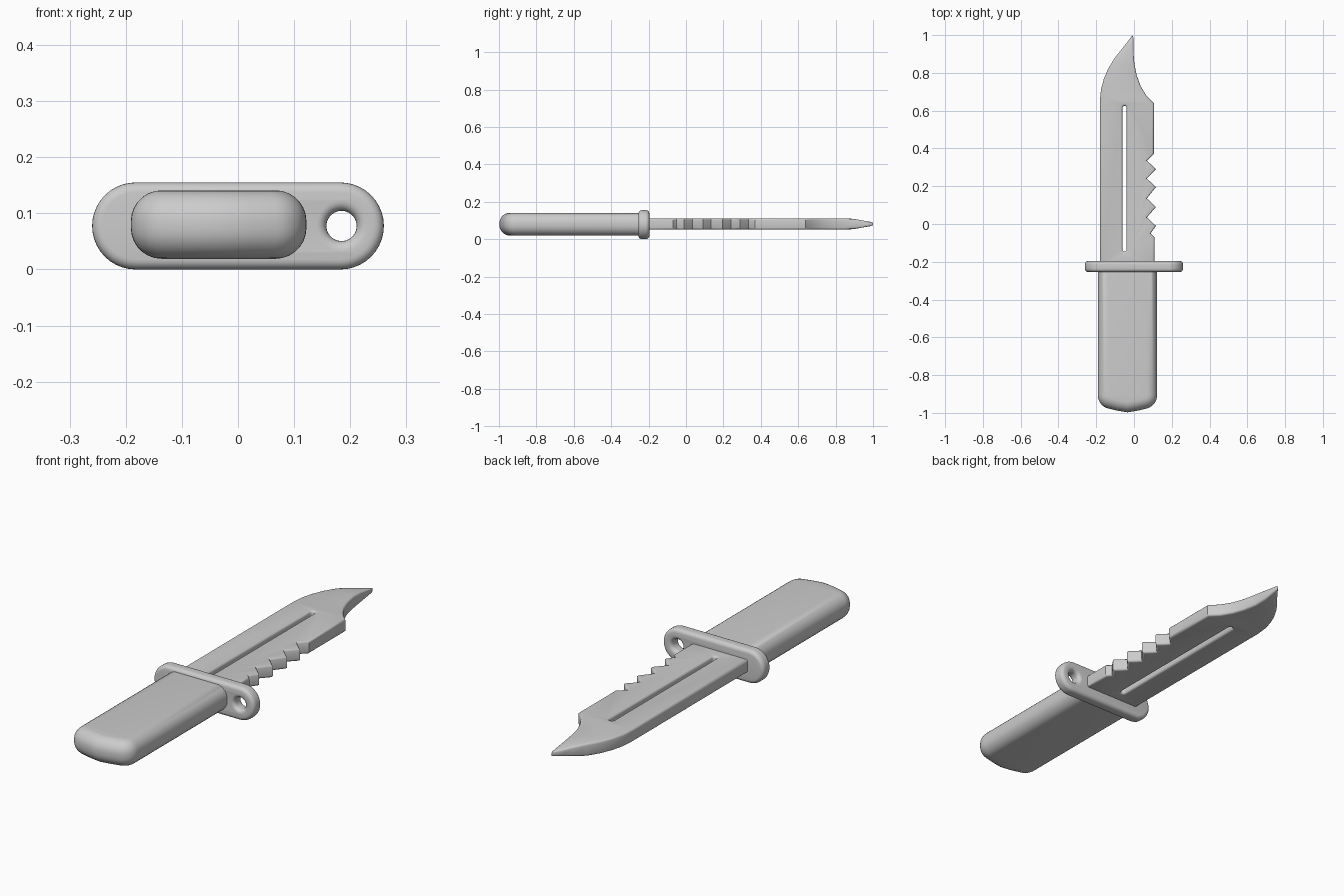
import bpy, bmesh, math
from mathutils import Matrix

if "Cube" in bpy.data.objects:
    bpy.data.objects.remove(bpy.data.objects["Cube"])

steel = bpy.data.materials.new("plain grey")
steel.diffuse_color = (0.6, 0.6, 0.6, 1)
steel.use_nodes = True
steel.node_tree.nodes["Principled BSDF"].inputs["Base Color"].default_value = steel.diffuse_color


def plate(name, loops, half, bevel, matrix, segments=4, reshape=None):
    """Fill flat loops (first is the outline, others holes) into a rounded slab."""
    cu = bpy.data.curves.new(name + "_profile", 'CURVE')
    cu.dimensions = '2D'
    cu.fill_mode = 'BOTH'
    cu.extrude = half - bevel
    cu.bevel_depth = bevel
    cu.bevel_resolution = segments
    cu.offset = -bevel
    for pts in loops:
        sp = cu.splines.new('POLY')
        sp.points.add(len(pts) - 1)
        for p, (x, y) in zip(sp.points, pts):
            p.co = (x, y, 0, 1)
        sp.use_cyclic_u = True
    tmp = bpy.data.objects.new(name + "_profile", cu)
    bpy.context.collection.objects.link(tmp)
    dg = bpy.context.evaluated_depsgraph_get()
    me = bpy.data.meshes.new_from_object(tmp.evaluated_get(dg))
    bpy.data.objects.remove(tmp)
    bm = bmesh.new()
    bm.from_mesh(me)
    bmesh.ops.remove_doubles(bm, verts=bm.verts, dist=0.0004)
    bmesh.ops.recalc_face_normals(bm, faces=bm.faces)
    if reshape:
        for v in bm.verts:
            reshape(v.co)
    bm.to_mesh(me)
    bm.free()
    me.transform(matrix)
    me.materials.clear()
    me.materials.append(steel)
    ob = bpy.data.objects.new(name, me)
    bpy.context.collection.objects.link(ob)
    bpy.ops.object.select_all(action='DESELECT')
    ob.select_set(True)
    bpy.context.view_layer.objects.active = ob
    bpy.ops.object.shade_smooth_by_angle(angle=math.radians(35))
    return ob


def arc(cx, cy, rx, ry, a0, a1, n):
    return [(cx + rx * math.cos(math.radians(a0 + (a1 - a0) * i / n)),
             cy + ry * math.sin(math.radians(a0 + (a1 - a0) * i / n))) for i in range(n + 1)]


# blade: straight edge, clipped point, saw teeth and a long slot
teeth = []
for y in (0.29, 0.195, 0.09, -0.01):
    teeth += [(0.068, y + 0.045), (0.085, y + 0.03), (0.116, y)]
outline = [(-0.18, -0.23), (-0.18, 0.66), (-0.175, 0.71), (-0.161, 0.765), (-0.138, 0.82),
           (-0.105, 0.875), (-0.065, 0.925), (-0.03, 0.97), (-0.008, 1.0), (-0.003, 0.985),
           (-0.003, 0.91), (0.002, 0.85), (0.015, 0.785), (0.035, 0.73), (0.065, 0.68),
           (0.105, 0.64), (0.105, 0.37)] + teeth + [(0.088, -0.05), (0.108, -0.07), (0.108, -0.23)]
slot = [(-0.061, -0.135), (-0.061, 0.615)] + arc(-0.05, 0.615, 0.011, 0.011, 150, 30, 4) \
    + [(-0.039, 0.615), (-0.039, -0.135)] + arc(-0.05, -0.135, 0.011, 0.011, -30, -150, 4)


def thin_tip(co):
    t = min(max((co.y - 0.88) / 0.12, 0), 1)
    co.z *= 1 - 0.7 * t


plate("blade", [outline, slot], 0.03, 0.01, Matrix.Translation((0, 0, 0.081)), 2, thin_tip)

# guard: rounded bar with a ring hole at one end
R, C = 0.0775, 0.1825
bar = arc(C, 0, R, R, -90, 90, 20) + arc(-C, 0, R, R, 90, 270, 20)
hole = arc(C + 0.002, 0, 0.027, 0.027, 360, 15, 23)
plate("guard", [bar, hole], 0.029, 0.018,
      Matrix.Translation((0, -0.225, 0.0775)) @ Matrix.Rotation(math.pi / 2, 4, 'X'))

# grip: thick rounded slab with an arched butt
grip = [(0.122, -0.21), (-0.191, -0.21), (-0.191, -0.90)] \
    + arc(-0.121, -0.908, 0.07, 0.07, 180, 255, 8) + [(-0.09, -0.988), (-0.035, -0.997), (0.02, -0.988)] \
    + arc(0.052, -0.908, 0.07, 0.07, 285, 360, 8) + [(0.122, -0.90)]
plate("grip", [grip], 0.061, 0.055, Matrix.Translation((0, 0, 0.08)), 6)
